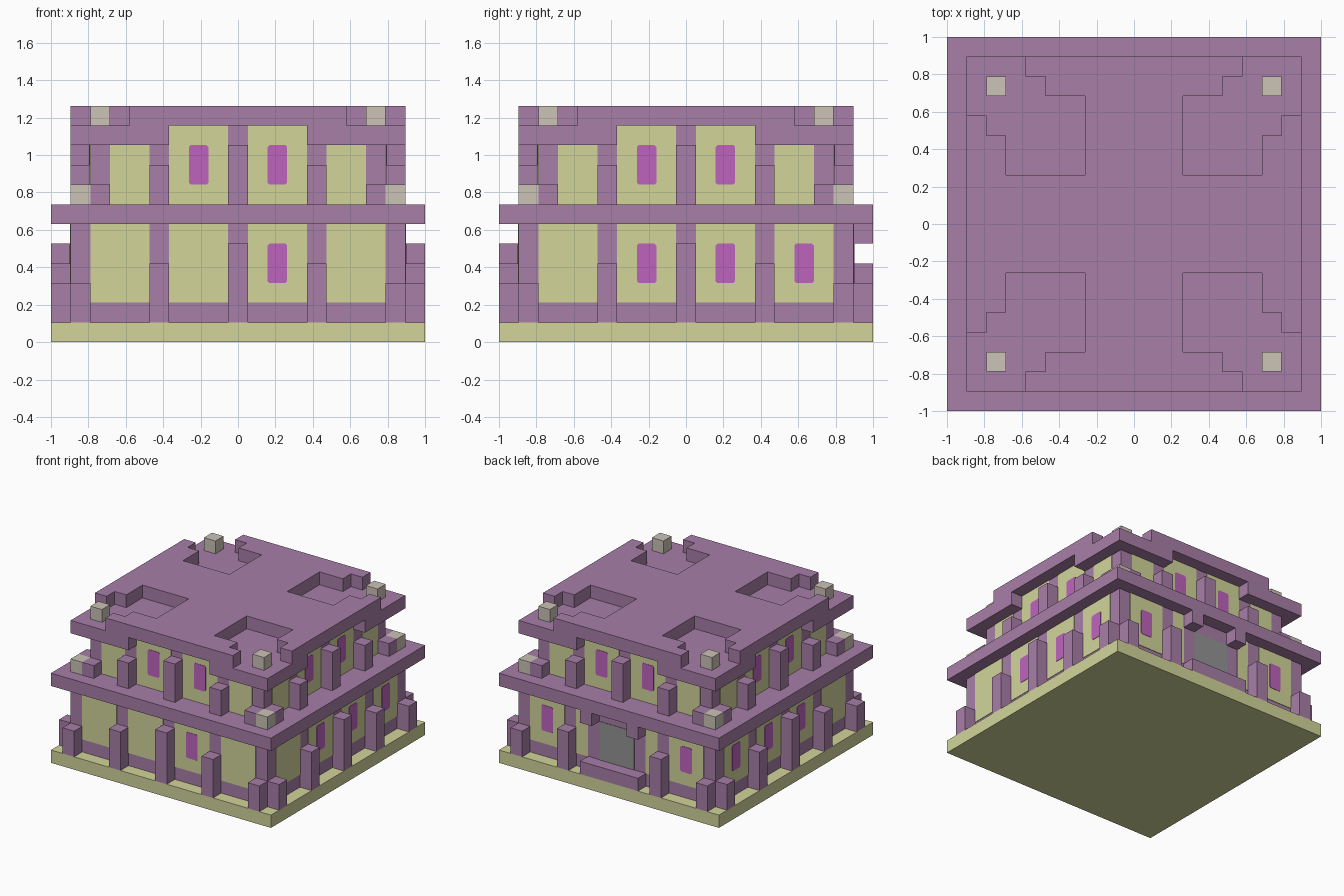
import bpy, bmesh
from math import pi
from mathutils import Matrix, Vector

cube = bpy.data.objects.get("Cube")
if cube:
    bpy.data.objects.remove(cube, do_unlink=True)

U = 2 / 19          # one building block
PANEL, PANE = 0.004 / U, 0.007 / U   # plate thicknesses in blocks


def material(name, *rgb):
    linear = [((c / 255 + 0.055) / 1.055) ** 2.4 for c in rgb] + [1]
    m = bpy.data.materials.new(name)
    m.use_nodes = True
    m.diffuse_color = linear
    bsdf = m.node_tree.nodes["Principled BSDF"]
    bsdf.inputs["Base Color"].default_value = linear
    bsdf.inputs["Roughness"].default_value = 0.9
    return m


PURPLE = material("purple stone", 168, 126, 168)
CREAM = material("pale olive brick", 210, 213, 154)
GLASS = material("magenta glass", 190, 100, 190)
LAMP = material("warm grey lamp", 204, 195, 182)
DOOR = material("door grey", 148, 148, 148)


def finish(bm, name, mat, turn):
    bm.transform(Matrix.Rotation(turn * pi / 2, 4, "Z") @ Matrix.Scale(U, 4))
    bmesh.ops.recalc_face_normals(bm, faces=bm.faces)
    mesh = bpy.data.meshes.new(name)
    bm.to_mesh(mesh)
    bm.free()
    mesh.materials.append(mat)
    obj = bpy.data.objects.new(name, mesh)
    bpy.context.collection.objects.link(obj)


def box(name, mat, x, y, z, turn=0, round_corners=0):
    """Box from (low, high) ranges in block units, turned about the centre."""
    bm = bmesh.new()
    bmesh.ops.create_cube(bm, size=1)
    for v in bm.verts:
        v.co = Vector([r[0] + (r[1] - r[0]) * (c + 0.5)
                       for r, c in zip((x, y, z), v.co)])
    if round_corners:
        edges = [e for e in bm.edges
                 if abs(e.verts[0].co.y - e.verts[1].co.y) > 0.01]
        bmesh.ops.bevel(bm, geom=edges, offset=round_corners, segments=1,
                        affect="EDGES")
    finish(bm, name, mat, turn)


def cells(a, b):
    return (a - 0.5, b + 0.5)


def plate(name, mat, x, wall, z, turn, depth=PANEL, corners=0):
    """Thin plate lying on the outside of a wall."""
    box(name, mat, cells(*x), (-wall - depth, -wall), z, turn, corners)


# Storeys and floor slabs
full, lower, upper = cells(-9, 9), cells(-8, 8), cells(-7, 7)
box("ground_slab", CREAM, full, full, (0, 1))
box("lower_storey", PURPLE, lower, lower, (1, 6))
box("middle_slab", PURPLE, full, full, (6, 7))
box("upper_storey", PURPLE, upper, upper, (7, 11))

SIDES = ["front", "right_hand", "back", "left_hand"]
LOWER_WINDOWS = [[2], [-2, 2, 6], [-6, 6], [-6, -2, 2]]

for turn, side in enumerate(SIDES):
    is_back = side == "back"

    # Lower wall panels
    inner = [(-3, -3), (3, 3)] if is_back else [(-3, -1), (1, 3)]
    for span in [(-7, -5), (5, 7)] + inner:
        plate(side + "_lower_panel", CREAM, span, 8.5, (2, 6), turn)

    # Upper wall panels, shorter below the corner roofs
    for span, top in [((-6, -5), 10), ((5, 6), 10), ((-3, -1), 11), ((1, 3), 11)]:
        plate(side + "_upper_panel", CREAM, span, 7.5, (7, top), turn)

    # Windows
    for x in LOWER_WINDOWS[turn]:
        plate(side + "_lower_window", GLASS, (x, x), 8.5, (3, 5), turn, PANE, 0.1)
    for x in (-2, 2):
        plate(side + "_upper_window", GLASS, (x, x), 7.5, (8, 10), turn, PANE, 0.1)

    # Buttresses standing against the walls
    for x, top in [(-8, 3), (-4, 4), (0, 5), (4, 4), (8, 3)]:
        if not (is_back and x == 0):
            box(side + "_lower_buttress", PURPLE, cells(x, x), (-9.5, -8.5),
                (1, top), turn)
    for x, top in [(-7, 8), (-4, 9), (0, 10), (4, 9), (7, 8)]:
        box(side + "_upper_buttress", PURPLE, cells(x, x), (-8.5, -7.5),
            (7, top), turn)

    # Doorway with step and brackets
    if is_back:
        plate("door", DOOR, (-1, 1), 8.5, (1, 5), turn)
        box("door_step", PURPLE, cells(-2, 2), (-9.5, -8.5), (1, 2), turn)
        for x in (-2, 2):
            box("door_bracket", PURPLE, cells(x, x), (-9.5, -8.5), (5, 6), turn)

    # Sunken corner roof and corner lamps
    box("corner_roof", PURPLE, cells(4, 8), cells(-8, -4), (10, 11), turn)
    box("roof_lamp", LAMP, cells(7, 7), cells(-7, -7), (11, 12), turn)
    box("balcony_lamp", LAMP, cells(8, 8), cells(-8, -8), (7, 8), turn)

# Top roof: one stepped corner outline repeated around the centre
half = [(8.5, 5.5), (7.5, 5.5), (7.5, 4.5), (6.5, 4.5), (6.5, 2.5)]
corner = half + [(2.5, 2.5)] + [(y, x) for x, y in reversed(half)]
bm = bmesh.new()
ring = [bm.verts.new(Matrix.Rotation(k * pi / 2, 3, "Z") @ Vector((x, y, 11)))
        for k in range(4) for x, y in corner]
base = bm.faces.new(ring)
raised = bmesh.ops.extrude_face_region(bm, geom=[base], use_keep_orig=True)
bmesh.ops.translate(bm, vec=(0, 0, 1),
                    verts=[g for g in raised["geom"]
                           if isinstance(g, bmesh.types.BMVert)])
finish(bm, "top_roof", PURPLE, 0)
